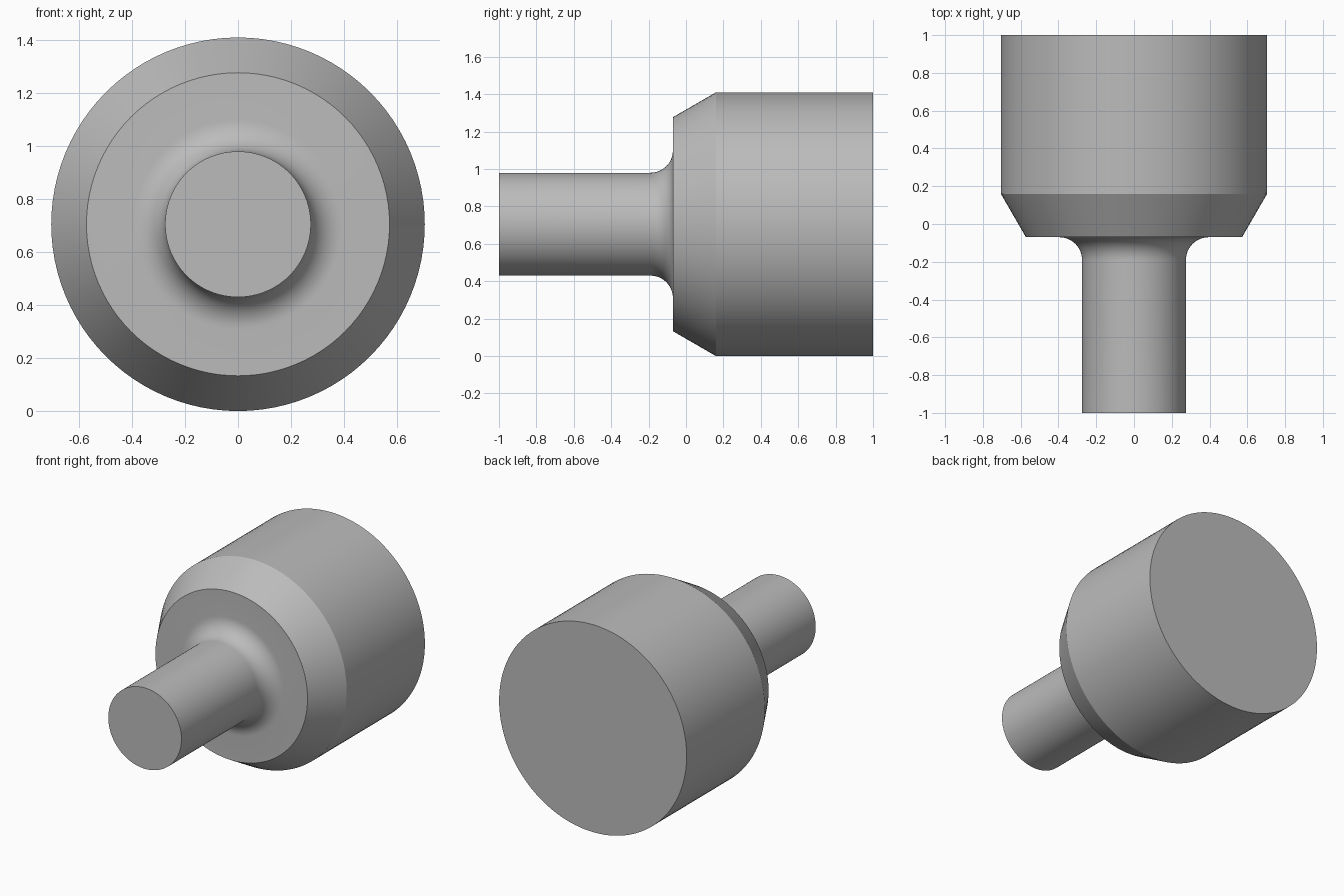
import bpy, bmesh, math
from mathutils import Matrix

cube = bpy.data.objects.get("Cube")
if cube:
    bpy.data.objects.remove(cube, do_unlink=True)

SIDES = 96
BODY_R, FACE_R, SHAFT_R = 0.705, 0.572, 0.275
SHOULDER_Y, FACE_Y, FILLET = 0.16, -0.07, 0.12

# Plain grey material
grey = bpy.data.materials.new("plain grey")
grey.use_nodes = True
colour = (0.5, 0.5, 0.5, 1)
grey.diffuse_color = colour
grey.node_tree.nodes["Principled BSDF"].inputs["Base Color"].default_value = colour

# Half profile as (radius, y): shaft, concave fillet, front face, chamfer, body
profile = [(SHAFT_R, -1)]
for i in range(13):
    a = math.pi / 2 * i / 12
    profile.append((SHAFT_R + FILLET * (1 - math.cos(a)),
                    FACE_Y - FILLET * (1 - math.sin(a))))
profile += [(FACE_R, FACE_Y), (BODY_R, SHOULDER_Y), (BODY_R, 1)]

# Turn the profile around the y axis and cap both ends
bm = bmesh.new()
rings = []
for r, y in profile:
    ring = bmesh.ops.create_circle(bm, segments=SIDES, radius=r,
                                   matrix=Matrix.Translation((0, y, BODY_R))
                                   @ Matrix.Rotation(math.pi / 2, 4, 'X'))
    rings.append(ring["verts"])
for a, b in zip(rings, rings[1:]):
    for i in range(SIDES):
        j = (i + 1) % SIDES
        bm.faces.new((a[i], a[j], b[j], b[i]))
bm.faces.new(rings[0])
bm.faces.new(rings[-1])
bmesh.ops.recalc_face_normals(bm, faces=bm.faces)

mesh = bpy.data.meshes.new("stepped_shaft")
bm.to_mesh(mesh)
bm.free()
mesh.materials.append(grey)
shaft = bpy.data.objects.new("stepped_shaft", mesh)
bpy.context.collection.objects.link(shaft)

# Smooth turned surfaces with crisp rims
bpy.ops.object.select_all(action='DESELECT')
shaft.select_set(True)
bpy.context.view_layer.objects.active = shaft
bpy.ops.object.shade_smooth_by_angle(angle=math.radians(25))
